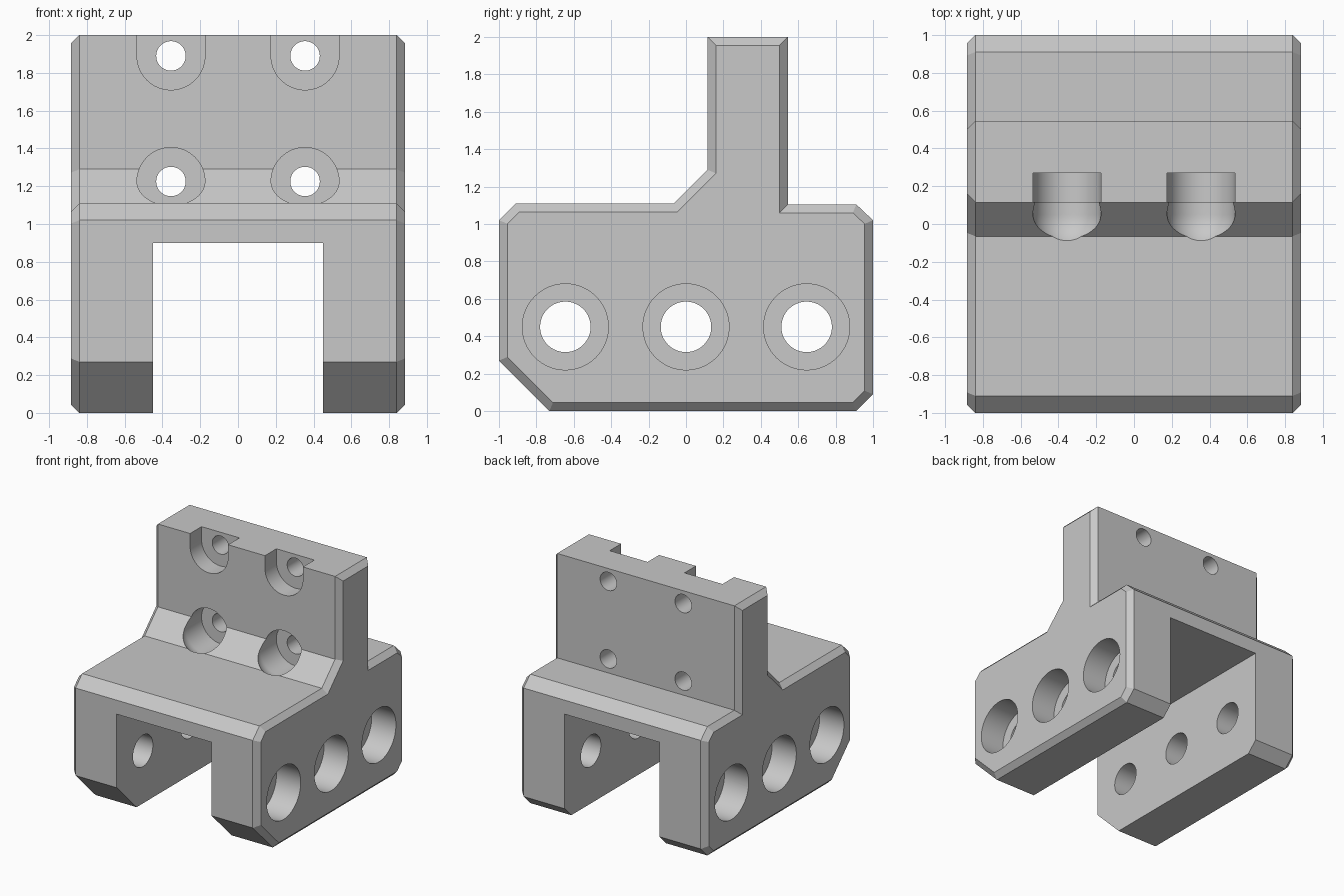
import bpy, bmesh
from math import pi, sin, cos, radians
from mathutils import Matrix, Vector

cube = bpy.data.objects.get("Cube")
if cube:
    bpy.data.objects.remove(cube)

grey = bpy.data.materials.new("machined grey")
grey.use_nodes = True
colour = (0.58, 0.58, 0.58, 1)
grey.diffuse_color = colour
grey.node_tree.nodes["Principled BSDF"].inputs["Base Color"].default_value = colour


def add_object(name, bm):
    bmesh.ops.recalc_face_normals(bm, faces=bm.faces)
    mesh = bpy.data.meshes.new(name)
    bm.to_mesh(mesh)
    bm.free()
    mesh.materials.append(grey)
    obj = bpy.data.objects.new(name, mesh)
    bpy.context.collection.objects.link(obj)
    return obj


def box(name, low, high):
    low, high = Vector(low), Vector(high)
    bm = bmesh.new()
    bmesh.ops.create_cube(bm, size=1, matrix=Matrix.Translation((low + high) / 2)
                          @ Matrix.Diagonal((*(high - low), 1)))
    return add_object(name, bm)


def lathe(name, profile, place):
    """Turn (radius, height) points about z, then move the solid into place."""
    bm = bmesh.new()
    verts = [bm.verts.new((r, 0, h)) for r, h in profile]
    edges = [bm.edges.new(pair) for pair in zip(verts, verts[1:])]
    bmesh.ops.spin(bm, geom=verts + edges, cent=(0, 0, 0), axis=(0, 0, 1),
                   angle=2 * pi, steps=64, use_merge=False)
    bmesh.ops.remove_doubles(bm, verts=bm.verts, dist=1e-4)
    bm.transform(place)
    return add_object(name, bm)


# Body: side profile (y, z) extruded across x, with chamfered side rims
HALF = 0.885
outline = [(-1, 0.27), (-0.73, 0), (0.91, 0), (1, 0.09), (1, 1.02), (0.91, 1.105),
           (0.545, 1.105), (0.545, 2), (0.115, 2), (0.115, 1.29),
           (-0.065, 1.11), (-0.91, 1.11), (-1, 1.02)]
bm = bmesh.new()
side = bm.faces.new([bm.verts.new((-HALF, y, z)) for y, z in outline])
moved = bmesh.ops.extrude_face_region(bm, geom=[side], use_keep_orig=True)["geom"]
bmesh.ops.translate(bm, vec=(2 * HALF, 0, 0),
                    verts=[v for v in moved if isinstance(v, bmesh.types.BMVert)])
bmesh.ops.recalc_face_normals(bm, faces=bm.faces)
rims = [e for e in bm.edges if abs(e.verts[0].co.x - e.verts[1].co.x) < 1e-4]
bmesh.ops.bevel(bm, geom=rims, offset=0.045, segments=1, affect='EDGES')
body = add_object("bracket_body", bm)

# Channel between the two legs
cutters = [box("leg_channel", (-0.45, -1.2, -0.2), (0.45, 1.2, 0.9))]

# Counterbored cross holes through each leg
cross_bore = [(0, -0.3), (0.135, -0.3), (0.135, 0), (0.23, 0), (0.23, 0.4), (0, 0.4)]
for sign in (-1, 1):
    for y in (-0.645, 0, 0.645):
        place = (Matrix.Translation((sign * (HALF - 0.23), y, 0.45))
                 @ Matrix.Rotation(sign * pi / 2, 4, 'Y'))
        cutters.append(lathe("cross_bore", cross_bore, place))

# Round-nosed counterbores in the upright plate, the upper pair open at the top
nose = [(0.18 * cos(i * pi / 32), 0.22 + 0.18 * sin(i * pi / 32)) for i in range(16)]
plate_bore = [(0, -0.5), (0.078, -0.5), (0.078, 0), (0.18, 0)] + nose + [(0, 0.4)]
for x in (-0.355, 0.355):
    for z in (1.225, 1.89):
        place = Matrix.Translation((x, 0.27, z)) @ Matrix.Rotation(pi / 2, 4, 'X')
        cutters.append(lathe("plate_bore", plate_bore, place))
    cutters.append(box("plate_notch", (x - 0.18, -0.1, 1.89), (x + 0.18, 0.27, 2.2)))

# Cut everything out of the body
bpy.ops.object.select_all(action='DESELECT')
bpy.context.view_layer.objects.active = body
body.select_set(True)
for cutter in cutters:
    cutter.hide_render = True
    cut = body.modifiers.new(cutter.name, 'BOOLEAN')
    cut.operation = 'DIFFERENCE'
    cut.solver = 'EXACT'
    cut.object = cutter
    bpy.ops.object.modifier_apply(modifier=cut.name)
    bpy.data.objects.remove(cutter)

bpy.ops.object.shade_smooth_by_angle(angle=radians(25))
